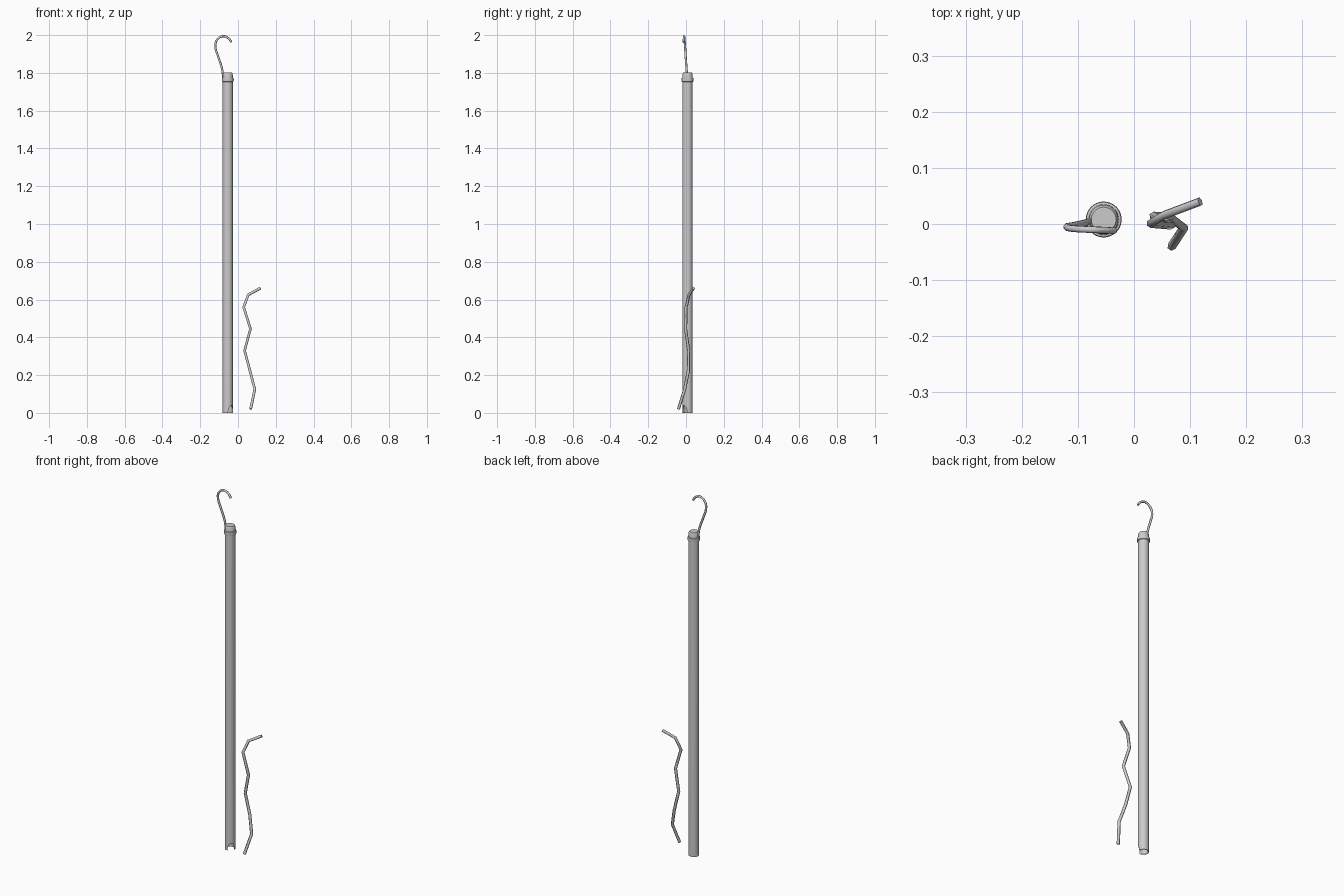
import bpy, bmesh, math
from mathutils import Vector

if "Cube" in bpy.data.objects:
    bpy.data.objects.remove(bpy.data.objects["Cube"])

CX, CY = -0.054, 0.008


def lathe(name, profile, sides, closed=False):
    """Spin an (r, z) profile about the pole axis."""
    bm = bmesh.new()
    rings = []
    for r, z in profile:
        if r == 0:
            rings.append([bm.verts.new((CX, CY, z))] * sides)
        else:
            rings.append([bm.verts.new((CX + r * math.cos(math.tau * i / sides),
                                        CY + r * math.sin(math.tau * i / sides), z))
                          for i in range(sides)])
    pairs = list(zip(rings, rings[1:]))
    if closed:
        pairs.append((rings[-1], rings[0]))
    for a, b in pairs:
        for i in range(sides):
            j = (i + 1) % sides
            bm.faces.new(list(dict.fromkeys((a[i], a[j], b[j], b[i]))))
    bmesh.ops.recalc_face_normals(bm, faces=bm.faces)
    me = bpy.data.meshes.new(name)
    bm.to_mesh(me)
    bm.free()
    ob = bpy.data.objects.new(name, me)
    bpy.context.collection.objects.link(ob)
    return ob


def wire(name, points, radius, sides_res, smooth):
    """Round rod along a path, bent smoothly or with sharp kinks."""
    cu = bpy.data.curves.new(name, 'CURVE')
    cu.dimensions = '3D'
    cu.bevel_depth = radius
    cu.bevel_resolution = sides_res
    cu.use_fill_caps = True
    cu.resolution_u = 5
    sp = cu.splines.new('BEZIER' if smooth else 'POLY')
    pts = sp.bezier_points if smooth else sp.points
    pts.add(len(points) - 1)
    for p, co in zip(pts, points):
        if smooth:
            p.co = co
            p.handle_left_type = p.handle_right_type = 'AUTO'
        else:
            p.co = (*co, 1)
    ob = bpy.data.objects.new(name, cu)
    bpy.context.collection.objects.link(ob)
    return ob


def shade(ob, angle=35):
    bpy.ops.object.select_all(action='DESELECT')
    ob.select_set(True)
    bpy.context.view_layer.objects.active = ob
    bpy.ops.object.shade_smooth_by_angle(angle=math.radians(angle))


# Pole: solid shaft, stepped top, shallow hollow foot
pole = lathe("pole", [(0, 0.05), (0.021, 0.05), (0.023, 0), (0.027, 0), (0.027, 1.77),
                      (0.026, 1.795), (0.022, 1.802), (0, 1.802)], 32)

# Notch in the foot, facing front right
d = Vector((1, -1, 0)).normalized()
bpy.ops.mesh.primitive_cylinder_add(vertices=24, radius=1, depth=1,
                                    location=Vector((CX, CY, 0)) + d * 0.035)
cutter = bpy.context.object
cutter.name = "notch_cutter"
cutter.rotation_euler = d.to_track_quat('Z', 'Y').to_euler()
cutter.scale = (0.018, 0.040, 0.05)
cutter.hide_render = True
# keep the tall radius on the vertical axis
bpy.context.view_layer.update()
if abs(cutter.matrix_world.to_3x3().col[1].normalized().z) < 0.5:
    cutter.scale = (0.040, 0.018, 0.05)
mod = pole.modifiers.new("notch", 'BOOLEAN')
mod.operation = 'DIFFERENCE'
mod.object = cutter
mod.solver = 'EXACT'
bpy.context.view_layer.objects.active = pole
bpy.ops.object.modifier_apply(modifier=mod.name)
bpy.data.objects.remove(cutter)
shade(pole)

# Collar near the top
collar = lathe("collar", [(0.025, 1.752), (0.031, 1.754), (0.032, 1.763),
                          (0.031, 1.772), (0.025, 1.774)], 32, closed=True)
shade(collar)

# Hanging hook
wire("hook", [(-0.078, 0.006, 1.77), (-0.084, 0.003, 1.82), (-0.106, -0.002, 1.89),
              (-0.120, -0.005, 1.94), (-0.111, -0.008, 1.975), (-0.080, -0.010, 1.994),
              (-0.052, -0.011, 1.984), (-0.035, -0.012, 1.963)], 0.006, 2, True)

# Loose kinked rod standing beside the pole
wire("bent_rod", [(0.067, -0.040, 0.02), (0.089, -0.007, 0.125), (0.064, 0.012, 0.22),
                  (0.035, 0.014, 0.33), (0.066, -0.002, 0.445), (0.030, 0.001, 0.56),
                  (0.054, 0.016, 0.625), (0.118, 0.040, 0.66)], 0.008, 1, False)
